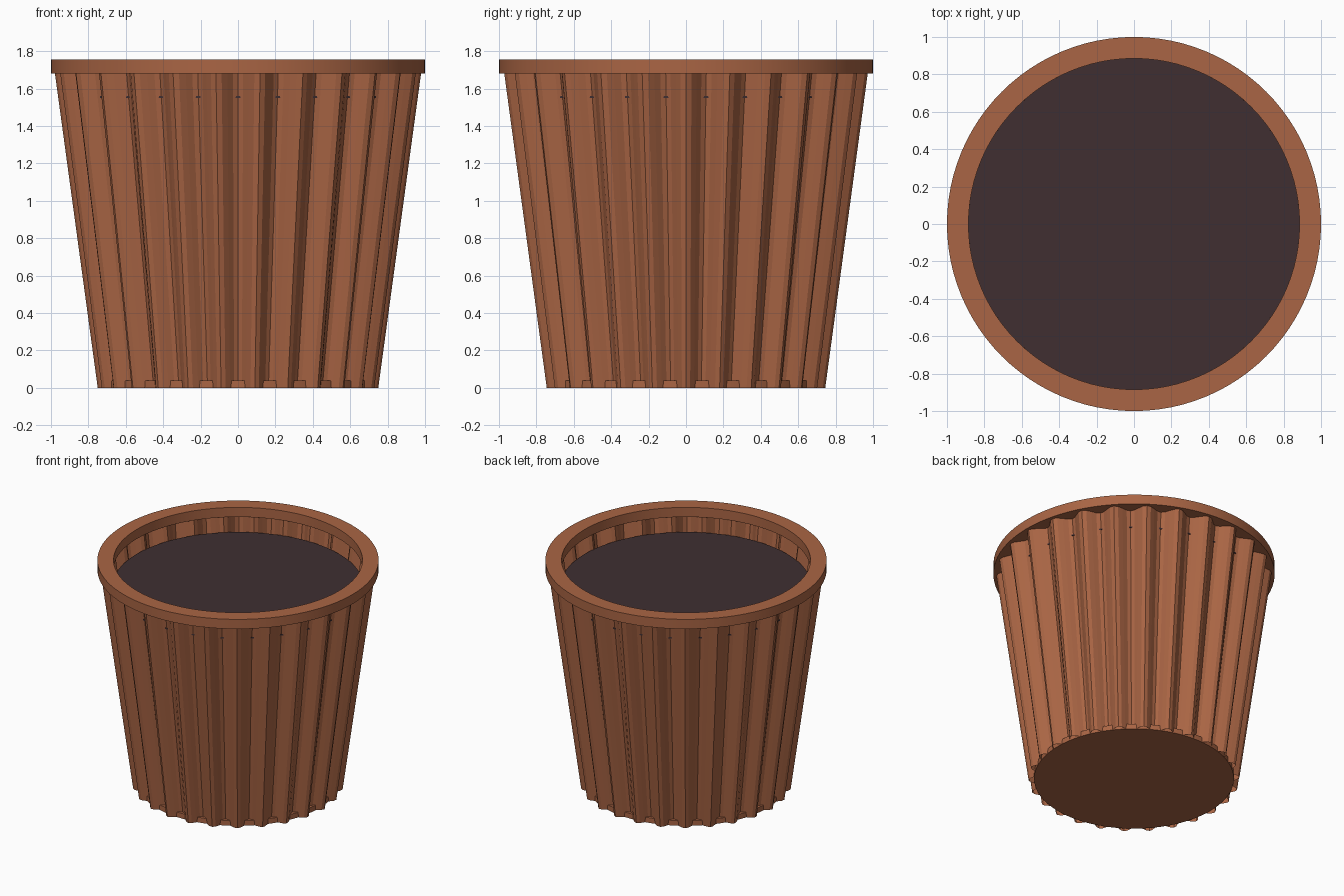
import bpy, bmesh
from math import cos, sin, pi

if "Cube" in bpy.data.objects:
    bpy.data.objects.remove(bpy.data.objects["Cube"])

FLUTES = 26
STEPS = 8  # facets per flute


def make_material(name, colour):
    mat = bpy.data.materials.new(name)
    mat.use_nodes = True
    mat.diffuse_color = (*colour, 1)
    mat.node_tree.nodes["Principled BSDF"].inputs["Base Color"].default_value = (*colour, 1)
    return mat


terracotta = make_material("terracotta", (0.40, 0.13, 0.058))
soil_brown = make_material("dark soil", (0.05, 0.028, 0.031))


def finish(name, bm, mat):
    mesh = bpy.data.meshes.new(name)
    bm.to_mesh(mesh)
    bm.free()
    obj = bpy.data.objects.new(name, mesh)
    obj.data.materials.append(mat)
    bpy.context.collection.objects.link(obj)
    return obj


def ring(bm, radius, z, count):
    """Ring of vertices; radius is a function of the angle measured from the front."""
    angles = [2 * pi * i / count for i in range(count)]
    return [bm.verts.new((radius(a) * sin(a), -radius(a) * cos(a), z)) for a in angles]


def bridge(bm, low, high):
    n = len(low)
    for i in range(n):
        j = (i + 1) % n
        bm.faces.new((low[i], low[j], high[j], high[i]))


def lathe(name, profile, mat, closed=False, count=96):
    """Turn a (radius, z) profile; an open profile gets a cap at each end."""
    bm = bmesh.new()
    rings = [ring(bm, lambda a, r=r: r, z, count) for r, z in profile]
    for low, high in zip(rings, rings[1:]):
        bridge(bm, low, high)
    if closed:
        bridge(bm, rings[-1], rings[0])
    else:
        bm.faces.new(rings[0][::-1])
        bm.faces.new(rings[-1])
    obj = finish(name, bm, mat)
    bpy.ops.object.select_all(action="DESELECT")
    obj.select_set(True)
    bpy.context.view_layer.objects.active = obj
    bpy.ops.object.shade_smooth_by_angle(angle=pi / 6)
    return obj


# Fluted, tapering wall with a valley at the front
def fluted(valley, peak):
    return lambda a: (valley + peak) / 2 - (peak - valley) / 2 * cos(FLUTES * a)


bm = bmesh.new()
bottom = ring(bm, fluted(0.68, 0.75), 0, FLUTES * STEPS)
top = ring(bm, fluted(0.90, 0.98), 1.69, FLUTES * STEPS)
bridge(bm, bottom, top)
finish("fluted_wall", bm, terracotta)

# Rim band, base plate and soil
lathe("rim", [(0.885, 1.68), (1.0, 1.68), (1.0, 1.755), (0.885, 1.755)], terracotta, closed=True)
lathe("base_plate", [(0.71, 0), (0.71, 0.04)], terracotta)
lathe("soil", [(0.888, 1.55), (0.888, 1.56)], soil_brown)
